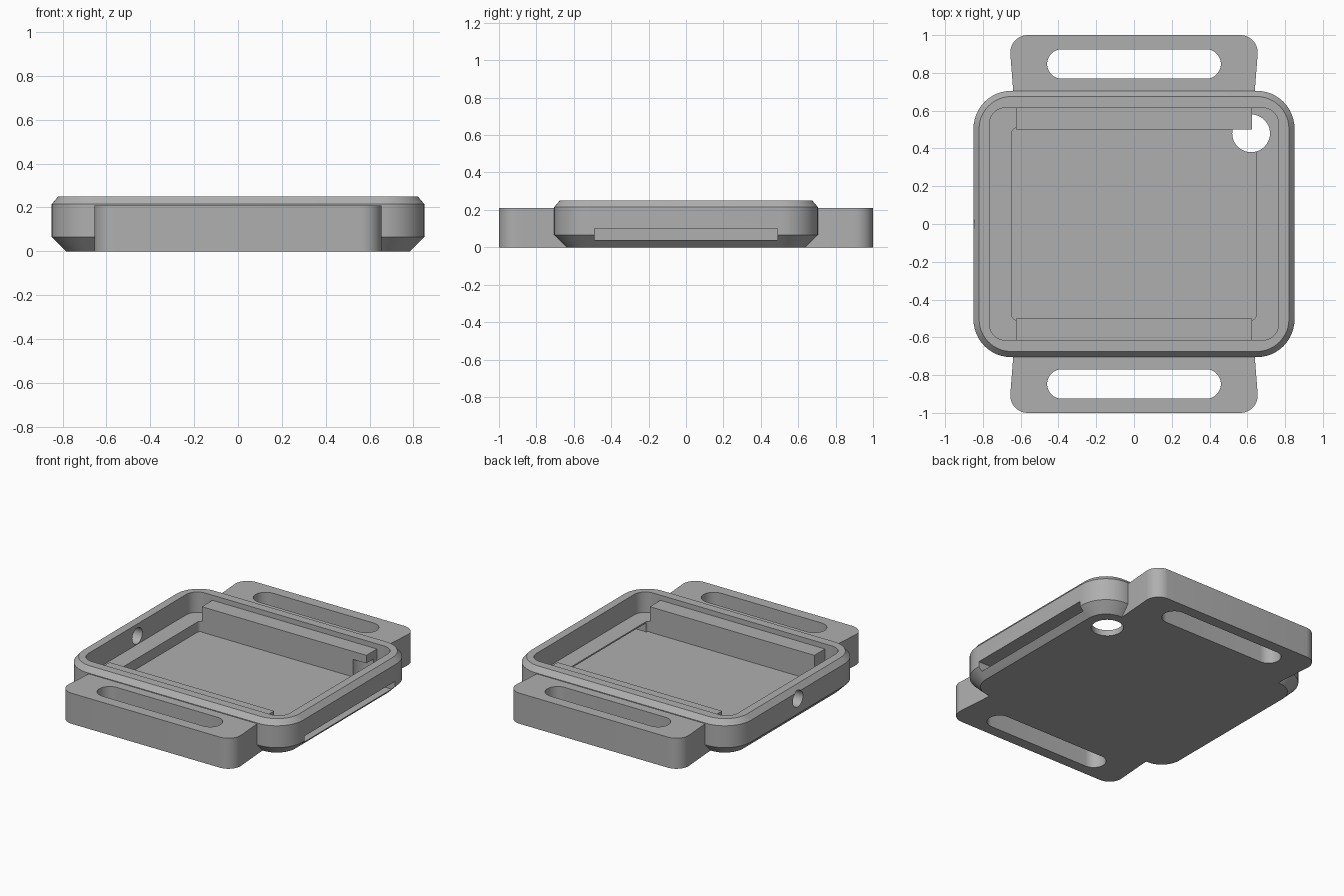
import bpy, bmesh, math

cube = bpy.data.objects.get("Cube")
if cube:
    bpy.data.objects.remove(cube, do_unlink=True)

grey = bpy.data.materials.new("plain grey")
grey.use_nodes = True
grey.diffuse_color = (0.43, 0.43, 0.43, 1)
grey.node_tree.nodes["Principled BSDF"].inputs["Base Color"].default_value = (0.43, 0.43, 0.43, 1)


def round_rect(hx, hy, r, steps=12):
    """Outline of a rounded rectangle centred on the origin."""
    pts = []
    for q, (sx, sy) in enumerate([(1, 1), (-1, 1), (-1, -1), (1, -1)]):
        for i in range(steps + 1):
            a = (q + i / steps) * math.pi / 2
            pts.append((sx * (hx - r) + r * math.cos(a), sy * (hy - r) + r * math.sin(a)))
    return pts


def loft(name, layers):
    """Closed solid through (outline, z) layers with matching point counts."""
    bm = bmesh.new()
    rings = [[bm.verts.new((x, y, z)) for x, y in pts] for pts, z in layers]
    n = len(rings[0])
    for low, high in zip(rings, rings[1:]):
        for i in range(n):
            j = (i + 1) % n
            bm.faces.new((low[i], low[j], high[j], high[i]))
    bm.faces.new(rings[0][::-1])
    bm.faces.new(rings[-1])
    bmesh.ops.remove_doubles(bm, verts=bm.verts, dist=1e-5)
    bmesh.ops.recalc_face_normals(bm, faces=bm.faces)
    mesh = bpy.data.meshes.new(name)
    bm.to_mesh(mesh)
    bm.free()
    mesh.materials.append(grey)
    obj = bpy.data.objects.new(name, mesh)
    bpy.context.collection.objects.link(obj)
    return obj


def prism(name, pts, z0, z1):
    return loft(name, [(pts, z0), (pts, z1)])


def box(name, x0, x1, y0, y1, z0, z1):
    return prism(name, [(x0, y0), (x1, y0), (x1, y1), (x0, y1)], z0, z1)


def combine(target, tool, operation):
    """Apply a boolean and remove its helper."""
    mod = target.modifiers.new("shape", "BOOLEAN")
    mod.operation, mod.object, mod.solver = operation, tool, "EXACT"
    dg = bpy.context.evaluated_depsgraph_get()
    mesh = bpy.data.meshes.new_from_object(target.evaluated_get(dg))
    target.modifiers.clear()
    target.data = mesh
    bpy.data.objects.remove(tool, do_unlink=True)


# Case body with chamfered top and bottom edges
case = loft("case", [
    (round_rect(0.785, 0.64, 0.14), 0),
    (round_rect(0.85, 0.705, 0.2), 0.065),
    (round_rect(0.85, 0.705, 0.2), 0.215),
    (round_rect(0.82, 0.675, 0.17), 0.25)])

# Strap lugs with flared sides, rounded outer corners and a strap slot
for s in (-1, 1):
    half = [(0.635, 0.63), (0.64, 0.71)]
    for i in range(11):
        a = math.radians(-5 + 95 * i / 10)
        half.append((0.563 + 0.092 * math.cos(a), 0.908 + 0.092 * math.sin(a)))
    outline = half + [(-x, y) for x, y in reversed(half)]
    lug = prism("strap_lug", [(x, s * y) for x, y in outline], 0, 0.21)
    slot = [(x, y + s * 0.847) for x, y in round_rect(0.46, 0.078, 0.0779)]
    combine(lug, prism("slot_cutter", slot, -0.1, 0.4), "DIFFERENCE")
    combine(case, lug, "UNION")

# Main cavity and the deeper pocket in its floor
combine(case, prism("cavity_cutter", round_rect(0.765, 0.615, 0.085), 0.11, 0.4), "DIFFERENCE")
combine(case, prism("pocket_cutter", round_rect(0.647, 0.51, 0.03), 0.04, 0.3), "DIFFERENCE")

# Support blocks along the front and back walls
for s in (-1, 1):
    y0, y1 = sorted((s * 0.5, s * 0.63))
    combine(case, box("support_block", -0.625, 0.625, y0, y1, 0.03, 0.215), "UNION")

# Corner hole through the floor, undercutting the back block
hole = [(x + 0.62, y + 0.48) for x, y in round_rect(0.1, 0.1, 0.0999)]
combine(case, prism("hole_cutter", hole, -0.1, 0.16), "DIFFERENCE")

# Long side opening
combine(case, box("side_opening_cutter", 0.6, 0.95, -0.49, 0.49, 0.04, 0.1), "DIFFERENCE")

# Round port in the opposite wall
port = prism("port_cutter", round_rect(0.055, 0.055, 0.0549), -0.1, 0.1)
port.rotation_euler = (0, math.pi / 2, 0)
port.location = (-0.81, 0, 0.168)
bpy.context.view_layer.update()
combine(case, port, "DIFFERENCE")

bpy.ops.object.select_all(action="DESELECT")
case.select_set(True)
bpy.context.view_layer.objects.active = case
bpy.ops.object.shade_smooth_by_angle(angle=math.radians(25))
